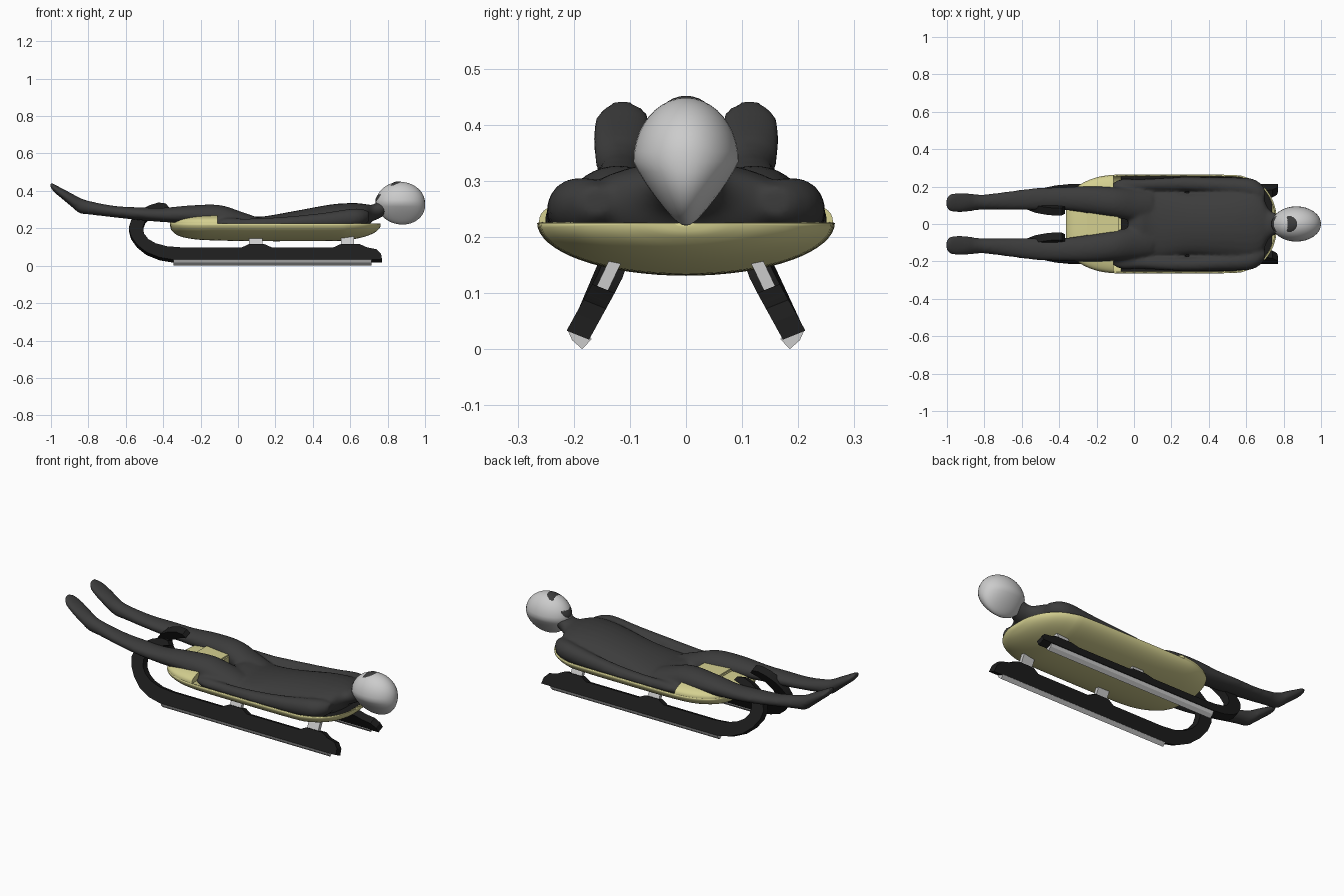
import bpy, bmesh
from math import sin, cos, pi, copysign
from mathutils import Vector

if "Cube" in bpy.data.objects:
    bpy.data.objects.remove(bpy.data.objects["Cube"])


def material(name, rgb):
    m = bpy.data.materials.new(name)
    m.diffuse_color = (*rgb, 1)
    m.use_nodes = True
    m.node_tree.nodes["Principled BSDF"].inputs["Base Color"].default_value = m.diffuse_color
    return m


YELLOW = material("pale_yellow", (0.66, 0.63, 0.28))
DARK = material("suit_dark", (0.045, 0.045, 0.045))
BLACK = material("runner_black", (0.012, 0.012, 0.012))


def finish(name, bm, mat=None, angle=None):
    bmesh.ops.recalc_face_normals(bm, faces=bm.faces)
    me = bpy.data.meshes.new(name)
    bm.to_mesh(me)
    bm.free()
    ob = bpy.data.objects.new(name, me)
    bpy.context.collection.objects.link(ob)
    if mat:
        me.materials.append(mat)
    if angle:
        bpy.ops.object.select_all(action='DESELECT')
        ob.select_set(True)
        bpy.context.view_layer.objects.active = ob
        bpy.ops.object.shade_smooth_by_angle(angle=angle)
    return ob


def loft(bm, rings, closed=True, caps=True):
    loops = [[bm.verts.new(p) for p in r] for r in rings]
    n = len(loops[0])
    for a, b in zip(loops, loops[1:]):
        for i in range(n if closed else n - 1):
            j = (i + 1) % n
            bm.faces.new((a[i], a[j], b[j], b[i]))
    if caps:
        bm.faces.new(loops[0])
        bm.faces.new(loops[-1])


def smooth_rows(rows, steps=4):
    # Catmull-Rom resampling of station rows
    out = []
    for i in range(len(rows) - 1):
        p = [Vector(rows[max(0, min(len(rows) - 1, i + k))]) for k in (-1, 0, 1, 2)]
        for s in range(steps):
            t = s / steps
            out.append(0.5 * (2 * p[1] + (p[2] - p[0]) * t
                       + (2 * p[0] - 5 * p[1] + 4 * p[2] - p[3]) * t * t
                       + (3 * p[1] - p[0] - 3 * p[2] + p[3]) * t ** 3))
    return out + [Vector(rows[-1])]


def tube(bm, rows, n=24):
    # each row: x, y, low z, high z, half width
    loft(bm, [[(x, y + w * cos(2 * pi * k / n), (lo + hi) / 2 + (hi - lo) / 2 * sin(2 * pi * k / n))
               for k in range(n)] for x, y, lo, hi, w in smooth_rows(rows)])


def arc(x, w, h, power, n=32):
    pts = []
    for k in range(n + 1):
        c, s = cos(pi * k / n), max(0, sin(pi * k / n))
        pts.append((x, copysign(w * abs(c) ** power, c), RIM + h * s ** power))
    return pts


# Pod hull: open half shell
RIM = 0.225
hull = [(-.363, .07, .012), (-.352, .125, .04), (-.31, .195, .068), (-.22, .243, .085),
        (-.11, .263, .09), (.1, .265, .094), (.5, .263, .093), (.6, .25, .086),
        (.68, .21, .069), (.73, .15, .048), (.757, .08, .024), (.763, .02, .008)]
bm = bmesh.new()
loft(bm, [arc(x, w, -d, 1) for x, w, d in smooth_rows(hull)], closed=False, caps=False)
for sgn in (0, -1):
    bm.verts.ensure_lookup_table()
    ring = bm.verts[:33] if sgn == 0 else bm.verts[-33:]
    bm.faces.new(ring)
pod = finish("pod_shell", bm, YELLOW, 0.7)
sol = pod.modifiers.new("thickness", 'SOLIDIFY')
sol.thickness = 0.008

# Dark liner inside the pod
bm = bmesh.new()
plan = [(x, w * .96) for x, w, d in smooth_rows(hull) if -.1 < x < .74]
top = [(x, w) for x, w in plan] + [(x, -w) for x, w in reversed(plan)]
bm.faces.new([bm.verts.new((x, y, .214)) for x, y in top])
finish("pod_liner", bm, BLACK)

# Front cowl over the nose of the pod, and its raised centre block
cowl = [(-.363, .07, .008), (-.35, .125, .022), (-.31, .193, .04), (-.22, .242, .052), (-.11, .262, .055)]
bm = bmesh.new()
loft(bm, [arc(x, w, h, .75) for x, w, h in smooth_rows(cowl)])
finish("front_cowl", bm, YELLOW, 0.7)

bm = bmesh.new()
bmesh.ops.create_cube(bm, size=1)
for v in bm.verts:
    v.co = (-.165 + .17 * v.co.x, .19 * v.co.y, .245 + .08 * v.co.z)
bmesh.ops.bevel(bm, geom=bm.edges[:], offset=.008, segments=2, affect='EDGES')
finish("cowl_centre_block", bm, YELLOW, 0.7)


# Runners: tilted plates with curled bows
def lean(z):
    return .19 - .55 * (min(z, .13) - .03) - .35 * max(0, z - .13)


outline = [(-.35, .025), (-.42, .037), (-.49, .065), (-.54, .105), (-.572, .15), (-.584, .195),
           (-.57, .24), (-.53, .285), (-.475, .315), (-.425, .33), (-.385, .325), (-.37, .305),
           (-.41, .293), (-.46, .268), (-.495, .235), (-.508, .2), (-.503, .165), (-.48, .135),
           (-.44, .112), (-.38, .096), (-.3, .09), (.02, .09), (.06, .108), (.14, .108), (.18, .09),
           (.51, .09), (.55, .108), (.65, .108), (.69, .09), (.74, .08), (.765, .055), (.77, .025)]
blade = [(.185, 0), (.203, .016), (.211, .034), (.19, .042), (.168, .018)]
for side, s in (("left", 1), ("right", -1)):
    bm = bmesh.new()
    loft(bm, [[(x, s * (lean(z) + o), z + o * .4) for x, z in outline] for o in (-.02, .02)])
    finish(side + "_runner", bm, BLACK, 0.5)
    bm = bmesh.new()
    loft(bm, [[(x, s * y, z) for y, z in blade] for x in (-.345, .715)])
    finish(side + "_steel", bm)
    # Bridge struts up to the pod
    for label, x in (("front", .095), ("rear", .585)):
        bm = bmesh.new()
        loft(bm, [[(x + dx, s * (lean(z) + dy), z + dy * .4)
                   for dx, dy in ((-.035, -.01), (.035, -.01), (.035, .01), (-.035, .01))]
                  for z in (.08, .16)])
        finish(f"{side}_{label}_bridge", bm)

# Rider: torso, legs and arms fused into one smooth suit
bm = bmesh.new()
tube(bm, [(-.03, 0, .19, .255, .11), (.03, 0, .165, .275, .165), (.12, 0, .16, .262, .18),
          (.3, 0, .16, .292, .165), (.5, 0, .16, .328, .185), (.62, 0, .17, .335, .195),
          (.68, 0, .195, .33, .165), (.715, 0, .235, .325, .09), (.75, 0, .25, .345, .06),
          (.82, 0, .29, .4, .055)])
for s in (1, -1):
    tube(bm, [(-1.004, .112 * s, .422, .445, .022), (-.985, .113 * s, .395, .437, .046),
              (-.94, .114 * s, .357, .413, .054), (-.89, .115 * s, .315, .387, .05),
              (-.845, .116 * s, .28, .363, .043), (-.79, .118 * s, .273, .345, .041),
              (-.66, .126 * s, .258, .32, .05), (-.52, .134 * s, .243, .312, .059),
              (-.4, .137 * s, .233, .31, .06), (-.25, .13 * s, .222, .323, .072),
              (-.1, .115 * s, .195, .325, .082), (.02, .1 * s, .175, .288, .085),
              (.1, .095 * s, .175, .26, .075)])
    tube(bm, [(-.11, .2 * s, .215, .24, .025), (-.06, .205 * s, .2, .255, .036),
              (.05, .21 * s, .195, .252, .03), (.25, .215 * s, .195, .262, .036),
              (.45, .207 * s, .195, .282, .042), (.6, .195 * s, .2, .304, .052),
              (.66, .175 * s, .21, .304, .055), (.7, .16 * s, .235, .29, .03)])
rider = finish("rider_suit", bm, DARK)
rm = rider.modifiers.new("fuse", 'REMESH')
rm.mode, rm.voxel_size, rm.use_smooth_shade = 'VOXEL', 0.01, True
sm = rider.modifiers.new("soften", 'SMOOTH')
sm.factor, sm.iterations = 0.5, 6

# Helmet: egg narrowing to a keel underneath
bm = bmesh.new()
bmesh.ops.create_uvsphere(bm, u_segments=32, v_segments=20, radius=1)
for v in bm.verts:
    x, y, z = v.co
    narrow = 1 - .55 * max(0, -z)
    v.co = (.868 + .132 * x + .012 * max(0, -z), .094 * y * narrow, .334 + .114 * z)
finish("helmet", bm, None, 0.9)

# Dark face opening, facing up and forward
bm = bmesh.new()
bmesh.ops.create_uvsphere(bm, u_segments=28, v_segments=16, radius=1)
for v in bm.verts:
    x, y, z = v.co
    u, w = .088 * x, .033 * z
    v.co = (.806 + .79 * u - .61 * w, .058 * y, .392 + .61 * u + .79 * w)
finish("face_visor", bm, DARK, 0.9)
